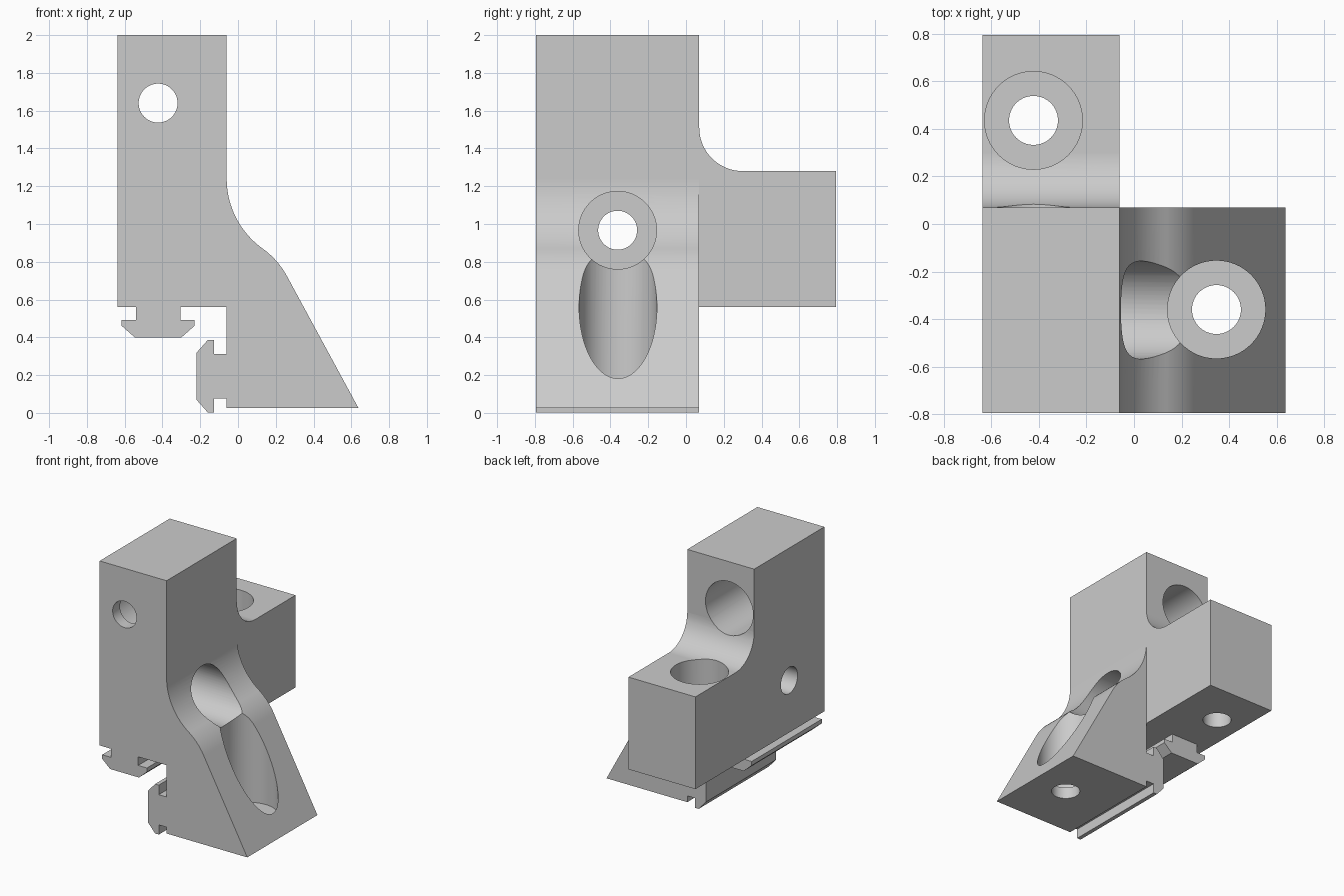
import bpy, bmesh
from math import cos, sin, radians, pi
from mathutils import Matrix, Vector

if "Cube" in bpy.data.objects:
    bpy.data.objects.remove(bpy.data.objects["Cube"], do_unlink=True)

grey = bpy.data.materials.new("plain grey")
grey.use_nodes = True
grey.diffuse_color = (0.6, 0.6, 0.6, 1)
grey.node_tree.nodes["Principled BSDF"].inputs["Base Color"].default_value = grey.diffuse_color

# Overall limits of the bracket
LEFT, INNER, RIGHT = -0.638, -0.06, 0.637
FRONT, BACK, REAR = -0.795, 0.07, 0.795
TOP, SEAT, FOOT, ARM_TOP = 2.0, 0.56, 0.027, 1.28


def arc(cx, cz, r, a0, a1, n=16):
    angles = [radians(a0 + (a1 - a0) * i / n) for i in range(n + 1)]
    return [(cx + r * cos(a), cz + r * sin(a)) for a in angles]


def finish(name, bm):
    bmesh.ops.recalc_face_normals(bm, faces=bm.faces)
    mesh = bpy.data.meshes.new(name)
    bm.to_mesh(mesh)
    bm.free()
    mesh.materials.append(grey)
    ob = bpy.data.objects.new(name, mesh)
    bpy.context.collection.objects.link(ob)
    return ob


def prism(name, profile, place, start, end):
    """Extrude a closed profile between two positions on the remaining axis."""
    bm = bmesh.new()
    face = bm.faces.new([bm.verts.new(place(u, v, start)) for u, v in profile])
    out = bmesh.ops.extrude_face_region(bm, geom=[face])
    shift = Vector(place(0, 0, end)) - Vector(place(0, 0, start))
    moved = [g for g in out["geom"] if isinstance(g, bmesh.types.BMVert)]
    bmesh.ops.translate(bm, verts=moved, vec=shift)
    return finish(name, bm)


def cylinder(name, radius, a, b):
    a, b = Vector(a), Vector(b)
    turn = (b - a).to_track_quat("Z", "Y").to_matrix().to_4x4()
    bm = bmesh.new()
    bmesh.ops.create_cone(bm, cap_ends=True, segments=64, radius1=radius, radius2=radius,
                          depth=(b - a).length, matrix=Matrix.Translation((a + b) / 2) @ turn)
    ob = finish(name, bm)
    ob.hide_render = True
    return ob


def combine(target, other, operation):
    mod = target.modifiers.new(operation.lower(), "BOOLEAN")
    mod.operation, mod.object, mod.solver = operation, other, "EXACT"
    bpy.context.view_layer.objects.active = target
    bpy.ops.object.modifier_apply(modifier=mod.name)
    bpy.data.objects.remove(other, do_unlink=True)


# Half of a T-shaped rail: (offset from its centre line, distance out of the face)
half_rail = [(0.118, 0), (0.118, 0.067), (0.193, 0.067), (0.193, 0.099), (0.124, 0.16)]
rail = half_rail + [(-u, d) for u, d in reversed(half_rail)]

# Column, sloping foot and both rails as one front profile
front_profile = [(LEFT, SEAT), (LEFT, TOP), (INNER, TOP)]
front_profile += arc(INNER + 0.455, 1.24, 0.455, 180, 234.4)
hip = front_profile[-1]
r = 0.435
front_profile += arc(hip[0] - r * cos(radians(54.4)), hip[1] - r * sin(radians(54.4)),
                     r, 54.4, 27.6)[1:]
front_profile += [(RIGHT, FOOT), (INNER, FOOT)]
front_profile += [(INNER - d, 0.194 + u) for u, d in reversed(rail)]
front_profile += [(INNER, SEAT)]
front_profile += [(-0.423 + u, SEAT - d) for u, d in rail]
bracket = prism("corner_bracket", front_profile, lambda u, v, w: (u, w, v), FRONT, BACK)

# Rear arm with its fillet into the column
arm_profile = [(BACK - 0.15, SEAT), (REAR, SEAT), (REAR, ARM_TOP)]
arm_profile += arc(BACK + 0.23, ARM_TOP + 0.23, 0.23, 270, 180)
arm_profile += [(BACK - 0.15, ARM_TOP + 0.23)]
arm = prism("rear_arm", arm_profile, lambda u, v, w: (w, u, v), LEFT, INNER)
combine(bracket, arm, "UNION")

# Bolt holes: centre on the outer face, direction inwards, wall left, cutter length
holes = [
    ((-0.423, FRONT, 1.64), (0, 1, 0), 0.09, 1.5),
    ((-0.423, 0.436, SEAT), (0, 0, 1), 0.2, 1.2),
    ((LEFT, -0.362, 0.967), (1, 0, 0), 0.2, 1.5),
    ((0.347, -0.36, FOOT), (0, 0, 1), 0.09, 1.5),
]
for spot, way, wall, length in holes:
    spot, way = Vector(spot), Vector(way)
    combine(bracket, cylinder("bolt_hole", 0.103, spot - way * 0.1, spot + way * (wall + 0.05)),
            "DIFFERENCE")
    combine(bracket, cylinder("head_recess", 0.206, spot + way * wall, spot + way * length),
            "DIFFERENCE")

# Smooth curves, crisp edges
bpy.ops.object.select_all(action="DESELECT")
bracket.select_set(True)
bpy.context.view_layer.objects.active = bracket
bpy.ops.object.shade_smooth_by_angle(angle=radians(20))
weighted = bracket.modifiers.new("weighted normals", "WEIGHTED_NORMAL")
weighted.keep_sharp = True
